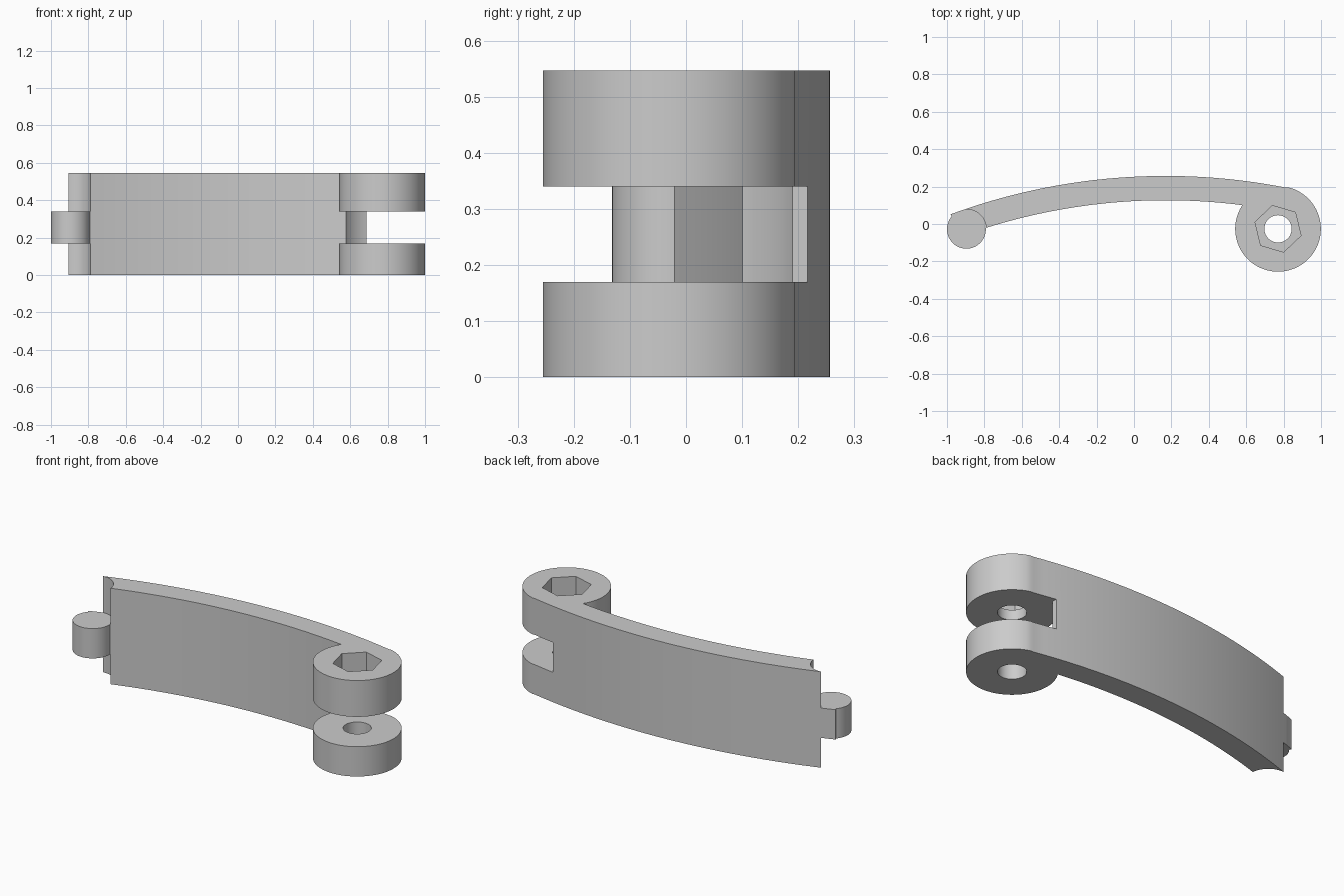
import bpy, bmesh, math

if "Cube" in bpy.data.objects:
    bpy.data.objects.remove(bpy.data.objects["Cube"])

H, SLOT0, SLOT1 = 0.547, 0.17, 0.34        # total height, middle level
ARC, R_OUT, R_IN = (0.17, -3.073), 3.33, 3.20   # curved band
LUG, R_LUG = (0.77, -0.026), 0.229
PIN, R_PIN = (-0.896, -0.028), 0.104

grey = bpy.data.materials.new("light grey")
grey.diffuse_color = (0.6, 0.6, 0.6, 1)
grey.use_nodes = True
grey.node_tree.nodes["Principled BSDF"].inputs["Base Color"].default_value = grey.diffuse_color


def arc(c, r, a0, a1, n):
    """Points on an arc, angles in degrees."""
    return [(c[0] + r * math.cos(math.radians(a0 + (a1 - a0) * i / n)),
             c[1] + r * math.sin(math.radians(a0 + (a1 - a0) * i / n))) for i in range(n + 1)]


def band_angle(r, x):
    return math.degrees(math.acos((x - ARC[0]) / r))


def prism(name, pts, z0, z1):
    """Extrude a plan outline between two heights."""
    bm = bmesh.new()
    face = bm.faces.new([bm.verts.new((x, y, z0)) for x, y in pts])
    new = bmesh.ops.extrude_face_region(bm, geom=[face])["geom"]
    bmesh.ops.translate(bm, vec=(0, 0, z1 - z0),
                        verts=[g for g in new if isinstance(g, bmesh.types.BMVert)])
    bmesh.ops.recalc_face_normals(bm, faces=bm.faces)
    me = bpy.data.meshes.new(name)
    bm.to_mesh(me)
    bm.free()
    me.materials.append(grey)
    ob = bpy.data.objects.new(name, me)
    bpy.context.collection.objects.link(ob)
    return ob


def combine(body, tool, op):
    mod = body.modifiers.new(op.lower(), 'BOOLEAN')
    mod.operation, mod.object, mod.solver = op, tool, 'EXACT'
    bpy.context.view_layer.objects.active = body
    bpy.ops.object.modifier_apply(modifier=mod.name)
    bpy.data.objects.remove(tool)


# Curved band running tangentially into the round lug
tangent = math.degrees(math.atan2(LUG[1] - ARC[1], LUG[0] - ARC[0]))
outline = arc(ARC, R_OUT, band_angle(R_OUT, -0.98), tangent, 32)
outline += arc(LUG, R_LUG, tangent, tangent - 292, 56)[1:]
outline += arc(ARC, R_IN, band_angle(R_IN, 0.579), band_angle(R_IN, -0.79), 28)
outline += [PIN, (-0.965, 0.02)]
link = prism("curved_link", outline, 0, H)

# Slot between the two lug plates
slot = arc(LUG, R_LUG + 0.002, 111, 270, 32) + [(1.1, -0.3), (1.1, 0.3), (0.685, 0.3)]
combine(link, prism("slot_cutter", slot, SLOT0, SLOT1), 'DIFFERENCE')

# Round clearance above and below the hinge pin
clear = arc(PIN, 0.107, -150, 108, 32) + [(-0.93, 0.2), (-1.05, 0.2), (-1.05, -0.1)]
for z0, z1 in ((-0.1, SLOT0), (SLOT1, H + 0.1)):
    combine(link, prism("clearance_cutter", clear, z0, z1), 'DIFFERENCE')

# Bolt hole and hexagonal nut pocket
combine(link, prism("hole_cutter", arc(LUG, 0.073, 0, 360, 40)[:-1], -0.1, H + 0.1), 'DIFFERENCE')
combine(link, prism("nut_cutter", arc(LUG, 0.128, 103.5, 463.5, 6)[:-1], H - 0.15, H + 0.1), 'DIFFERENCE')

# Hinge pin at the far end
combine(link, prism("hinge_pin", arc(PIN, R_PIN, 0, 360, 48)[:-1], SLOT0, SLOT1), 'UNION')

bpy.ops.object.select_all(action='DESELECT')
link.select_set(True)
bpy.context.view_layer.objects.active = link
bpy.ops.object.shade_smooth_by_angle(angle=math.radians(25))
